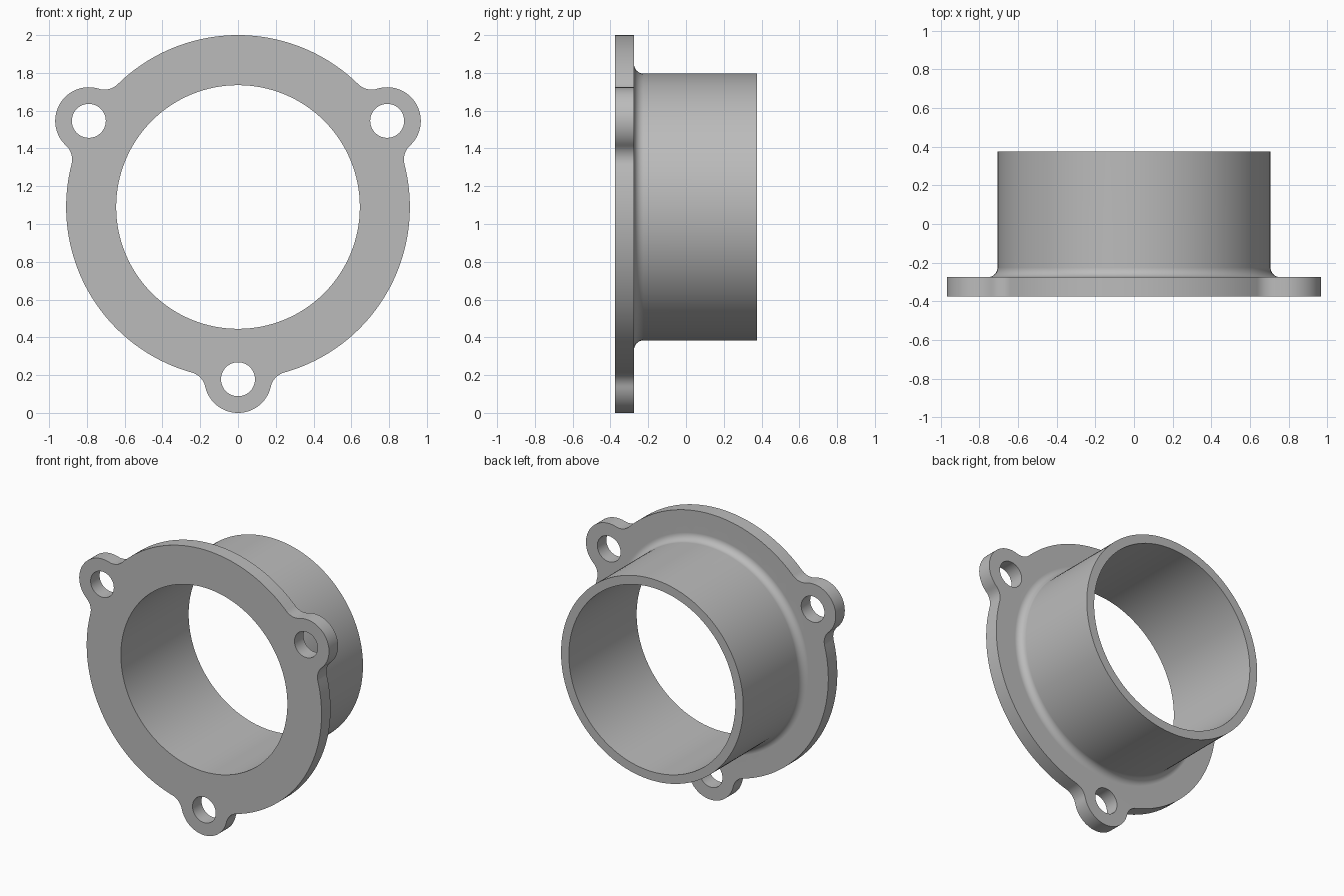
import bpy, bmesh
from math import sin, cos, pi, acos, atan2, hypot, radians

cube = bpy.data.objects.get("Cube")
if cube:
    bpy.data.objects.remove(cube, do_unlink=True)

# Main dimensions
CENTRE_Z = 1.09
FRONT, BACK, END = -0.375, -0.275, 0.375
DISC_R, BORE_R, TUBE_R = 0.91, 0.645, 0.706
LUG_DIST, LUG_R, HOLE_R, BLEND_R = 0.912, 0.178, 0.09, 0.1
FILLET_R = 0.05
LUG_ANGLES = [radians(a) for a in (30, 150, 270)]
SEGMENTS = 128


def arc(cx, cz, r, start, end, n):
    """Points on an arc, both ends included."""
    return [(cx + r * cos(start + (end - start) * i / n),
             cz + r * sin(start + (end - start) * i / n)) for i in range(n + 1)]


def circle(cx, cz, r, n):
    return arc(cx, cz, r, 0, 2 * pi, n)[:-1]


def flange_outline():
    """Disc with three lugs, each blended into the rim by tangent arcs."""
    a, b = DISC_R + BLEND_R, LUG_R + BLEND_R
    t = acos((LUG_DIST**2 + a * a - b * b) / (2 * LUG_DIST * a))
    bx, bz = a * cos(t), a * sin(t)              # upper blend centre, lug along +x
    lug_t = atan2(bz, bx - LUG_DIST)             # lug tangent angle
    upper = arc(bx, bz, BLEND_R, lug_t - pi, t - pi, 10)
    if hypot(*upper[-1]) > DISC_R + 0.01:
        raise ValueError("blend arc misses the rim")
    lower = [(x, -z) for x, z in reversed(upper)]
    lug = arc(LUG_DIST, 0, LUG_R, -lug_t, lug_t, 36)
    rim = arc(0, 0, DISC_R, t, 2 * pi / 3 - t, 40)
    section = lower[:-1] + lug + upper[1:] + rim[1:-1]
    return [(x * cos(r) - z * sin(r), x * sin(r) + z * cos(r))
            for r in LUG_ANGLES for x, z in section]


bm = bmesh.new()


def ring(points, y):
    return [bm.verts.new((x, y, z + CENTRE_Z)) for x, z in points]


def bridge(r1, r2):
    n = len(r1)
    for i in range(n):
        j = (i + 1) % n
        bm.faces.new((r1[i], r1[j], r2[j], r2[i]))


def cap(rings):
    """Fill a flat face between an outline and its holes."""
    edges = []
    for r in rings:
        for i in range(len(r)):
            pair = (r[i - 1], r[i])
            edges.append(bm.edges.get(pair) or bm.edges.new(pair))
    bmesh.ops.triangle_fill(bm, edges=edges, use_beauty=True, normal=(0, 1, 0))


# Flange edge and bolt hole walls
outlines = [flange_outline()] + [
    circle(LUG_DIST * cos(a), LUG_DIST * sin(a), HOLE_R, 40) for a in LUG_ANGLES]
front = [ring(o, FRONT) for o in outlines]
back = [ring(o, BACK) for o in outlines]
for f, k in zip(front, back):
    bridge(f, k)

# Tube: bore, end rim, outer wall and root fillet
profile = [(BORE_R, FRONT), (BORE_R, END), (TUBE_R, END)]
profile += arc(TUBE_R + FILLET_R, BACK + FILLET_R, FILLET_R, pi, 1.5 * pi, 8)
tube = [ring(circle(0, 0, r, SEGMENTS), y) for r, y in profile]
for r1, r2 in zip(tube, tube[1:]):
    bridge(r1, r2)

# Flat flange faces
cap(front + [tube[0]])
cap(back + [tube[-1]])
bmesh.ops.recalc_face_normals(bm, faces=bm.faces)

mesh = bpy.data.meshes.new("flanged_tube")
bm.to_mesh(mesh)
bm.free()
body = bpy.data.objects.new("flanged_tube", mesh)
bpy.context.collection.objects.link(body)

# Plain grey metal
grey = bpy.data.materials.new("plain_grey")
grey.use_nodes = True
colour = (0.5, 0.5, 0.5, 1)
grey.diffuse_color = colour
grey.node_tree.nodes["Principled BSDF"].inputs["Base Color"].default_value = colour
mesh.materials.append(grey)

# Smooth curved walls, crisp rims, flat faces kept flat
bpy.ops.object.select_all(action="DESELECT")
body.select_set(True)
bpy.context.view_layer.objects.active = body
bpy.ops.object.shade_smooth_by_angle(angle=radians(30))
weighted = body.modifiers.new("flat_face_normals", "WEIGHTED_NORMAL")
weighted.keep_sharp = True
